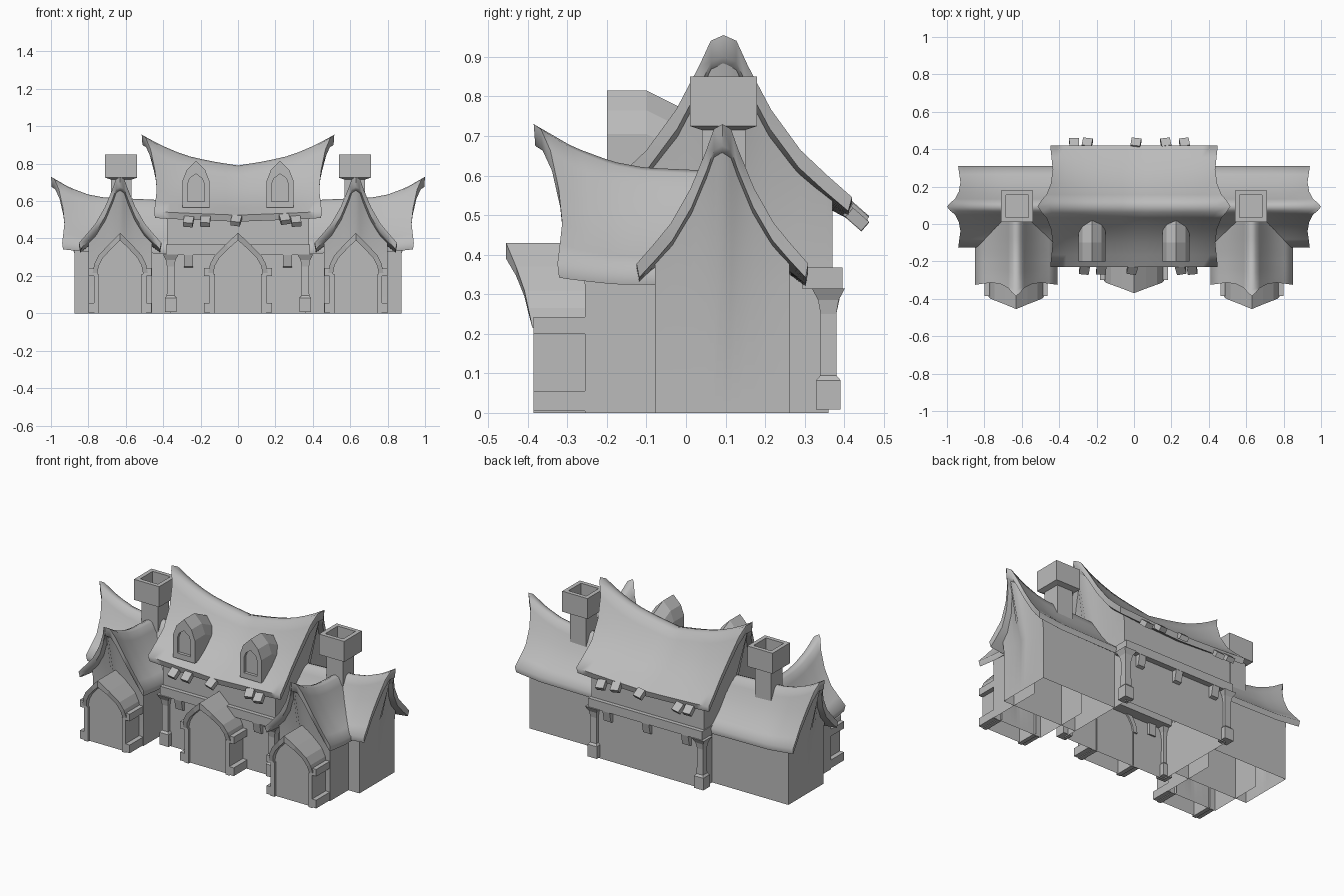
import bpy
import bmesh
import random
from mathutils import Matrix

random.seed(4)
cube = bpy.data.objects.get("Cube")
if cube:
    bpy.data.objects.remove(cube)
bpy.ops.object.select_all(action='DESELECT')

stone = bpy.data.materials.new("plain grey")
stone.use_nodes = True
stone.diffuse_color = (0.5, 0.5, 0.5, 1)
stone.node_tree.nodes["Principled BSDF"].inputs["Base Color"].default_value = (0.5, 0.5, 0.5, 1)

YC = 0.095   # depth of the ridges


def finish(name, bm, smooth=False):
    bmesh.ops.recalc_face_normals(bm, faces=bm.faces)
    me = bpy.data.meshes.new(name)
    bm.to_mesh(me)
    bm.free()
    me.materials.append(stone)
    ob = bpy.data.objects.new(name, me)
    bpy.context.collection.objects.link(ob)
    if smooth:
        ob.select_set(True)
        bpy.context.view_layer.objects.active = ob
        bpy.ops.object.shade_smooth_by_angle(angle=1.15)
        ob.select_set(False)
    return ob


def slab(name, top, bottom, smooth=False):
    """Closed solid between two grids of points."""
    bm = bmesh.new()
    t = [[bm.verts.new(p) for p in row] for row in top]
    b = [[bm.verts.new(p) for p in row] for row in bottom]
    n, m = len(t), len(t[0])
    for g in (t, b):
        for i in range(n - 1):
            for j in range(m - 1):
                bm.faces.new((g[i][j], g[i + 1][j], g[i + 1][j + 1], g[i][j + 1]))
    for i in range(n - 1):
        for j in (0, m - 1):
            bm.faces.new((t[i][j], t[i + 1][j], b[i + 1][j], b[i][j]))
    for j in range(m - 1):
        for i in (0, n - 1):
            bm.faces.new((t[i][j], t[i][j + 1], b[i][j + 1], b[i][j]))
    return finish(name, bm, smooth)


def skirt(name, columns, closed=False, smooth=False):
    """Open wall sheet through upright columns of points."""
    bm = bmesh.new()
    cols = [[bm.verts.new(p) for p in col] for col in columns]
    for p, q in zip(cols, cols[1:] + (cols[:1] if closed else [])):
        for k in range(len(p) - 1):
            bm.faces.new((p[k], q[k], q[k + 1], p[k + 1]))
    return finish(name, bm, smooth)


def box(name, x0, x1, y0, y1, z0, z1):
    x0, x1 = sorted((x0, x1))
    y0, y1 = sorted((y0, y1))
    grid = lambda z: [[(x, y, z) for y in (y0, y1)] for x in (x0, x1)]
    return slab(name, grid(z1), grid(z0))


def square_stack(name, x, y, rings):
    """Square column lofted through (height, half width) rings."""
    bm = bmesh.new()
    loops = [[bm.verts.new((x + h * i, y + h * j, z))
              for i, j in ((-1, -1), (1, -1), (1, 1), (-1, 1))] for z, h in rings]
    for lo, hi in zip(loops, loops[1:]):
        for k in range(4):
            n = (k + 1) % 4
            bm.faces.new((lo[k], lo[n], hi[n], hi[k]))
    bm.faces.new(loops[0])
    bm.faces.new(loops[-1])
    return finish(name, bm)


def interp(keys, v):
    for (a, p), (b, q) in zip(keys, keys[1:]):
        if v <= b:
            return p + (q - p) * max(0, v - a) / (b - a)
    return keys[-1][1]


def mirrored(half):
    return [-s for s in reversed(half) if s] + half


# Shared swept roof shape: s runs ridge to eave, u is distance from the gable tip
SLOPE = [(0, 1), (.1, .965), (.19, .81), (.37, .54), (.6, .29), (.8, .14), (1, 0)]
LEAN = [(0, 0), (.1, .018), (.2, .045), (.37, .063), (.6, .072), (1, .06)]
S = [s for s, f in SLOPE]


def gabled_house(name, place, start, end, half, ridge, eave, wall_end, wall_half, wall_z, knee_z, lean=1):
    def height(a, s):
        u = end - abs(a)
        e = interp(eave, u)
        return e + (interp(ridge, u) - e) * interp(SLOPE, abs(s))

    def axial(a, s, inset=0):
        k = (abs(a) / end) ** 4 * (1 if a > 0 else -1)
        return a - k * (lean * interp(LEAN, abs(s)) + inset)

    steps = 16
    stations = [start + (end - start) * i / steps for i in range(steps + 1)]
    cols = mirrored(S)
    top = [[place(axial(a, s), s * half, height(a, s)) for s in cols] for a in stations]
    low = [[place(axial(a, s, .004), s * half * .97, height(a, s) - .055 + .02 * abs(s))
            for s in cols] for a in stations]
    slab(name + " roof", top, low, True)

    # Walls stand upright to the knee, then flare out to the roof edge
    w = wall_half / half
    cols = mirrored([s for s in S if s < w] + [w])
    path = ([(a, -w) for a in stations] + [(end, s) for s in cols[1:-1]]
            + [(a, w) for a in reversed(stations)])
    if start < 0:
        path += [(start, s) for s in reversed(cols[1:-1])]
    columns = []
    for a, s in path:
        if start < 0:
            foot = a * wall_end / end
        else:
            foot = start + (wall_end - start) * (a - start) / (end - start)
        tip = axial(a, s, .022 + .035 * abs(s))
        columns.append([place(foot, s * half, wall_z), place(foot, s * half, knee_z),
                        place(tip, s * half, height(a, s) - .03)])
    skirt(name + " walls", columns, start < 0, True)


# Central hall
gabled_house("hall", lambda a, d, z: (a, YC + d, z), -.515, .515, .325,
             [(0, .955), (.1, .9), (.23, .845), (.36, .815), (.515, .79)],
             [(0, .545), (.25, .535), (.515, .525)], .38, .275, .35, .5, 1.12)
skirt("hall lower walls", [[(x * .36, YC + y * .265, 0), (x * .36, YC + y * .265, .36)]
                           for x, y in ((-1, -1), (1, -1), (1, 1), (-1, 1))], True)

# Wings with front gables and chimneys
RIDGE = [(0, .73), (.1, .672), (.2, .635), (.28, .62), (.64, .603)]
EAVE = [(0, .377), (.2, .36), (.64, .355)]
for side, label in ((1, "left"), (-1, "right")):
    gabled_house(label + " wing", lambda a, d, z: (side * a, YC - .003 + d, z),
                 .36, 1, .217, RIDGE, EAVE, .875, .17, 0, .32)
    gabled_house(label + " front gable", lambda a, d, z: (side * .63 + d, YC - a, z),
                 0, .48, .22, RIDGE, EAVE, .35, .17, 0, .32)
    square_stack(label + " chimney", side * .625, YC,
                 [(.5, .055), (.715, .055), (.725, .085), (.85, .085), (.85, .06), (.77, .06)])

# Arched porches
OUTER = [(.148, .215), (.138, .265), (.115, .31), (.06, .37), (0, .43)]
INNER = [(.122, .215), (.114, .255), (.093, .295), (.045, .347), (0, .39)]


def porch(name, cx, front, back, wide):
    def reach(z):
        return front - interp([(.2, 0), (.33, .028), (.43, .07)], z)

    def arch(pts):
        full = [(-x, z) for x, z in pts] + [(x, z) for x, z in reversed(pts[:-1])]
        return [(cx + x * wide, z) for x, z in full]
    out, inn = arch(OUTER), arch(INNER)
    slab(name + " hood", [[(x, reach(z), z), (x, back, z)] for x, z in out],
         [[(x, reach(o[1]), z), (x, back, z)] for (x, z), o in zip(inn, out)])
    face = [(x, front + .015, z) for x, z in inn]
    ends = [[(x, back, z)] for x, z in (inn[0], inn[-1])]
    skirt(name + " body", [[(x, y, 0), (x, y, z + .01)] for x, y, z in ends[0] + face + ends[1]])
    for s in (-1, 1):
        for part, x0, x1, z0, z1 in (("jamb", .115, .14, 0, .21),
                                     ("bracket", .122, .168, .2, .243),
                                     ("footing", .118, .168, .005, .055)):
            box(name + " " + part, cx + s * x0 * wide, cx + s * x1 * wide,
                front, front + .13, z0, z1)


porch("middle porch", 0, -.3, -.16, 1.08)
for side, label in ((1, "left"), (-1, "right")):
    porch(label + " porch", side * .63, -.385, -.24, 1)

# Posts, beams and corbels on both long sides
for face, label in ((-1, "front"), (1, "back")):
    box(label + " beam", -.385, .385, YC + face * .2, YC + face * .3, .313, .367)
    for x in (-.36, .36):
        square_stack(label + " post", x, YC + face * .265,
                     [(.008, .031), (.082, .031), (.094, .021), (.25, .02), (.285, .026), (.315, .042)])
    for x in (-.265, 0, .265):
        if x or face > 0:
            xs = (x - .024, x + .024)
            near, far, foot = YC + face * .25, YC + face * .3, YC + face * .285
            slab(label + " corbel", [[(v, near, .32), (v, far, .32)] for v in xs],
                 [[(v, near, .24), (v, foot, .25)] for v in xs])

# Dormers: solid body, framed window and sill
ROOFLINE = [(.073, .705), (.05, .765), (0, .815)]
OPENING = [(.045, .69), (.033, .722), (0, .745)]
for side, label in ((1, "left"), (-1, "right")):
    cx = side * .225

    def span(pts):
        return [(cx - x, z) for x, z in pts] + [(cx + x, z) for x, z in reversed(pts[:-1])]
    slab(label + " dormer", [[(x, -.182, z), (x, -.1, z), (x, .04, z - .07)] for x, z in span(ROOFLINE)],
         [[(x, -.182, .57), (x, -.1, .57), (x, .04, .6)] for x, z in span(ROOFLINE)])
    rim = span([(.073, .565)] + ROOFLINE)
    hole = span([(.045, .565)] + OPENING)
    slab(label + " dormer frame", [[(x, -.2, z), (x, -.18, z)] for x, z in rim],
         [[(x, -.2, z), (x, -.18, z)] for x, z in hole])
    box(label + " dormer sill", cx - .05, cx + .05, -.2, -.18, .565, .598)

# Loose slates along the eaves
for face, places in ((-1, (-.265, -.175, -.01, .25, .31)), (1, (-.32, -.25, .01, .17, .27))):
    for x in places:
        ob = box("eave slate", -.026, .026, -.027, .027, -.015, .015)
        tilt = Matrix.Rotation(-face * .72, 4, 'X') @ Matrix.Rotation(random.uniform(-.25, .25), 4, 'Z')
        z = .496 + random.uniform(-.008, .012)
        ob.data.transform(Matrix.Translation((x, YC + face * .335, z)) @ tilt)
